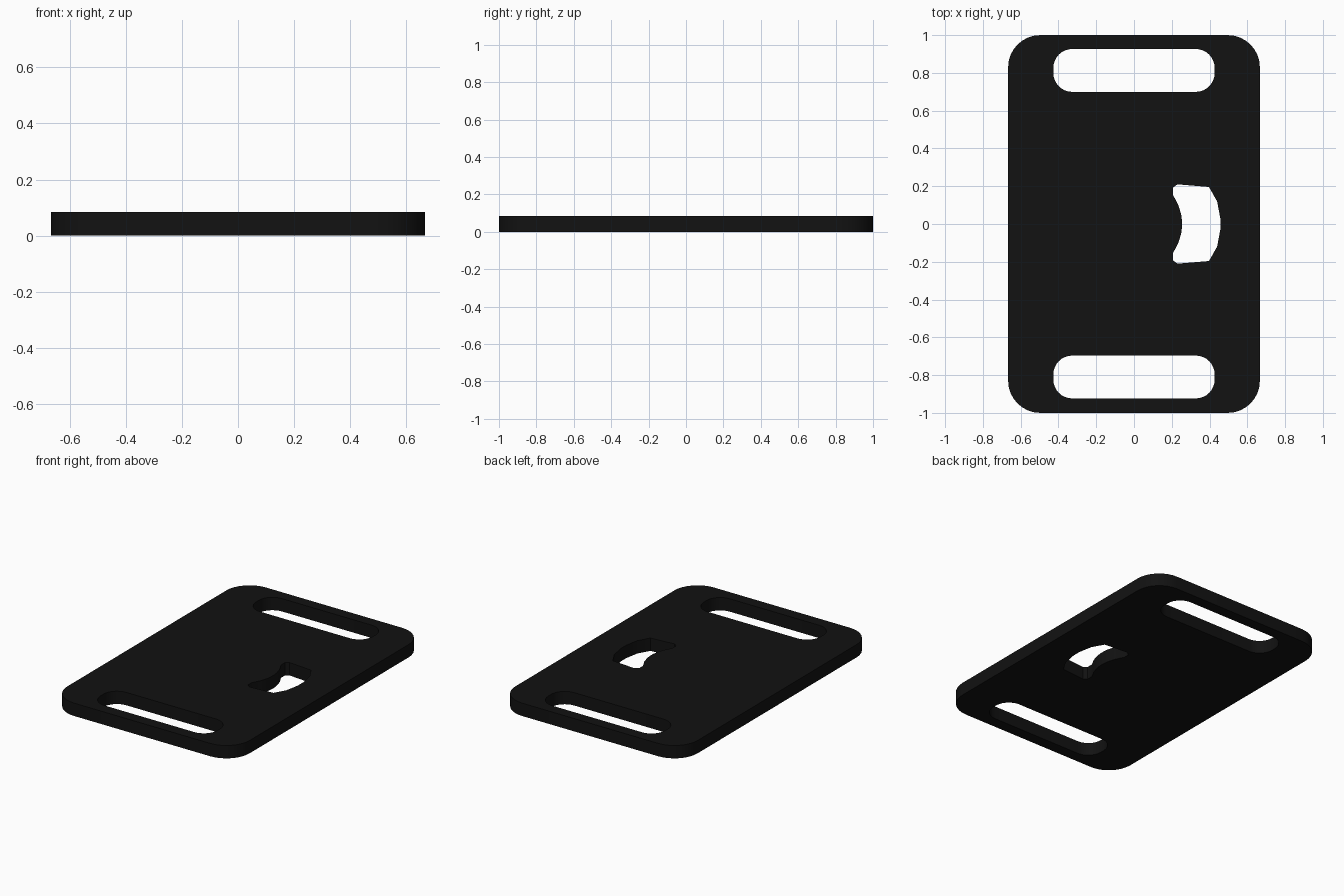
import bpy, math

if "Cube" in bpy.data.objects:
    bpy.data.objects.remove(bpy.data.objects["Cube"])

H = 0.085  # plate thickness


def rounded_rect(cx, cy, w, h, r, n=8):
    pts = []
    for k, (sx, sy) in enumerate([(1, 1), (-1, 1), (-1, -1), (1, -1)]):
        for i in range(n + 1):
            a = math.pi / 2 * (k + i / n)
            pts.append((cx + sx * (w / 2 - r) + r * math.cos(a),
                        cy + sy * (h / 2 - r) + r * math.sin(a)))
    return pts


def plate(name, outlines):
    cu = bpy.data.curves.new(name, 'CURVE')
    cu.dimensions = '2D'
    cu.fill_mode = 'BOTH'
    cu.extrude = H / 2
    for pts in outlines:
        sp = cu.splines.new('POLY')
        sp.points.add(len(pts) - 1)
        for p, (x, y) in zip(sp.points, pts):
            p.co = (x, y, 0, 1)
        sp.use_cyclic_u = True
    ob = bpy.data.objects.new(name, cu)
    bpy.context.collection.objects.link(ob)
    ob.location.z = H / 2
    bpy.context.view_layer.objects.active = ob
    ob.select_set(True)
    bpy.ops.object.convert(target='MESH')
    bpy.ops.object.shade_smooth_by_angle(angle=math.radians(30))
    return bpy.context.object


# Crescent finger hole: upper half, mirrored to the lower half
half = [(0.457, 0.03), (0.44, 0.12), (0.397, 0.196), (0.23, 0.21), (0.207, 0.193),
        (0.207, 0.153), (0.235, 0.1), (0.25, 0.05), (0.254, 0.015)]
crescent = half + [(x, -y) for x, y in reversed(half)]

# Outer body with two strap slots
card = plate("holder_plate", [
    rounded_rect(0, 0, 1.333, 2, 0.17),
    rounded_rect(0, 0.813, 0.854, 0.227, 0.1),
    rounded_rect(0, -0.81, 0.854, 0.227, 0.1),
    crescent])

black = bpy.data.materials.new("black_plastic")
black.diffuse_color = (0.006, 0.006, 0.006, 1)
black.use_nodes = True
black.node_tree.nodes["Principled BSDF"].inputs["Base Color"].default_value = black.diffuse_color
card.data.materials.append(black)
